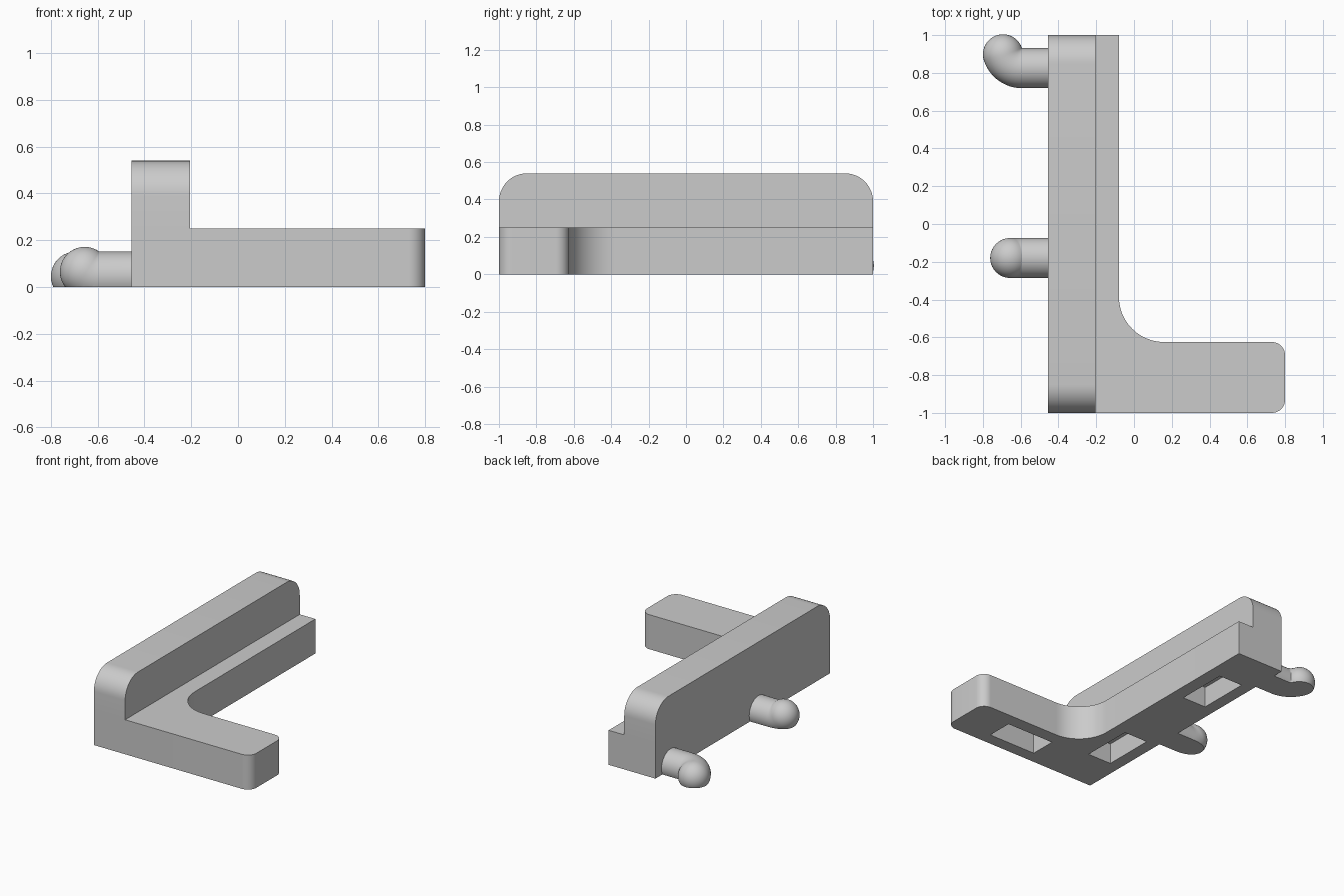
import bpy
import bmesh
from math import sin, cos, pi, radians
from mathutils import Vector

if "Cube" in bpy.data.objects:
    bpy.data.objects.remove(bpy.data.objects["Cube"], do_unlink=True)

grey = bpy.data.materials.new("light_grey")
grey.use_nodes = True
grey.diffuse_color = (0.6, 0.6, 0.6, 1)
grey.node_tree.nodes["Principled BSDF"].inputs["Base Color"].default_value = (0.6, 0.6, 0.6, 1)

X_BACK = -0.455       # flat side that carries the pegs
BASE_H = 0.25
PEG_R = 0.106


def finish(bm, name):
    bmesh.ops.recalc_face_normals(bm, faces=bm.faces)
    mesh = bpy.data.meshes.new(name)
    bm.to_mesh(mesh)
    bm.free()
    mesh.materials.append(grey)
    obj = bpy.data.objects.new(name, mesh)
    bpy.context.collection.objects.link(obj)
    return obj


def smooth(obj):
    bpy.ops.object.select_all(action='DESELECT')
    obj.select_set(True)
    bpy.context.view_layer.objects.active = obj
    bpy.ops.object.shade_smooth_by_angle(angle=radians(30))


def rounded(corners, steps=12):
    """Outline from (u, v, radius) corners, rounding the ones with a radius."""
    out = []
    for i, (u, v, r) in enumerate(corners):
        p = Vector((u, v))
        if r == 0:
            out.append(p)
            continue
        a = (Vector(corners[i - 1][:2]) - p).normalized()
        b = (Vector(corners[(i + 1) % len(corners)][:2]) - p).normalized()
        centre = p + (a + b) * r
        for k in range(steps + 1):
            t = pi / 2 * k / steps
            out.append(centre - b * r * cos(t) - a * r * sin(t))
    return out


def prism(name, points, direction):
    bm = bmesh.new()
    face = bm.faces.new([bm.verts.new(p) for p in points])
    moved = bmesh.ops.extrude_face_region(bm, geom=[face])["geom"]
    bmesh.ops.translate(bm, vec=direction,
                        verts=[g for g in moved if isinstance(g, bmesh.types.BMVert)])
    return finish(bm, name)


# L-shaped base
outline = rounded([(X_BACK, -1, 0), (0.8, -1, 0.07), (0.8, -0.625, 0.07),
                   (-0.08, -0.625, 0.24), (-0.08, 1, 0), (X_BACK, 1, 0)])
base = prism("base", [(p.x, p.y, 0) for p in outline], (0, 0, BASE_H))

# Rectangular pockets in the underside: centre and size
bpy.context.view_layer.objects.active = base
for cx, cy, sx, sy in ((0.305, -0.815, 0.38, 0.19),
                       (-0.272, -0.495, 0.19, 0.38),
                       (-0.272, 0.495, 0.19, 0.38)):
    bm = bmesh.new()
    bmesh.ops.create_cube(bm, size=1)
    bmesh.ops.scale(bm, vec=(sx, sy, 0.3), verts=bm.verts)
    bmesh.ops.translate(bm, vec=(cx, cy, 0), verts=bm.verts)
    cutter = finish(bm, "pocket_cutter")
    cutter.hide_render = True
    mod = base.modifiers.new("pocket", 'BOOLEAN')
    mod.operation = 'DIFFERENCE'
    mod.solver = 'EXACT'
    mod.object = cutter
    bpy.ops.object.modifier_apply(modifier=mod.name)
    bpy.data.objects.remove(cutter, do_unlink=True)
smooth(base)

# Upright wall with rounded top corners
outline = rounded([(-1, BASE_H, 0), (1, BASE_H, 0), (1, 0.54, 0.15), (-1, 0.54, 0.15)])
wall = prism("wall", [(X_BACK, p.x, p.y) for p in outline], (0.25, 0, 0))
smooth(wall)


def peg(name, y, bend_x, angle, toward, sides=40):
    """Round peg that leaves the wall, bends toward a direction and ends in a dome."""
    toward = Vector(toward)
    out = Vector((-1, 0, 0))
    across = out.cross(toward)
    start = Vector((bend_x, y, 0.045))
    # Rings as (centre, radius, in-plane direction)
    rings = [(Vector((X_BACK, y, 0.045)), PEG_R, toward)]
    for k in range(13):
        t = angle * k / 12
        side = toward * cos(t) - out * sin(t)
        rings.append((start + (toward - side) * PEG_R, PEG_R, side))
    tip, ahead = rings[-1][0], out * cos(angle) + toward * sin(angle)
    for k in range(1, 12):
        t = pi / 2 * k / 12
        rings.append((tip + ahead * PEG_R * sin(t), PEG_R * cos(t), side))
    bm = bmesh.new()
    loops = [[bm.verts.new(c + (s * cos(2 * pi * i / sides) + across * sin(2 * pi * i / sides)) * r)
              for i in range(sides)] for c, r, s in rings]
    for a, b in zip(loops, loops[1:]):
        for i in range(sides):
            j = (i + 1) % sides
            bm.faces.new((a[i], a[j], b[j], b[i]))
    bm.faces.new(loops[0])
    pole = bm.verts.new(tip + ahead * PEG_R)
    for i in range(sides):
        bm.faces.new((loops[-1][i], loops[-1][(i + 1) % sides], pole))
    # Flat underside level with the base
    cut = bmesh.ops.bisect_plane(bm, geom=bm.verts[:] + bm.edges[:] + bm.faces[:],
                                 plane_co=(0, 0, 0), plane_no=(0, 0, 1), clear_inner=True)
    rim = [e for e in cut["geom_cut"] if isinstance(e, bmesh.types.BMEdge)]
    bmesh.ops.contextual_create(bm, geom=rim)
    smooth(finish(bm, name))


peg("middle_peg", -0.18, -0.593, radians(36), (0, 0, 1))
peg("back_hook", 0.825, -0.593, radians(72), (0, 1, 0))
